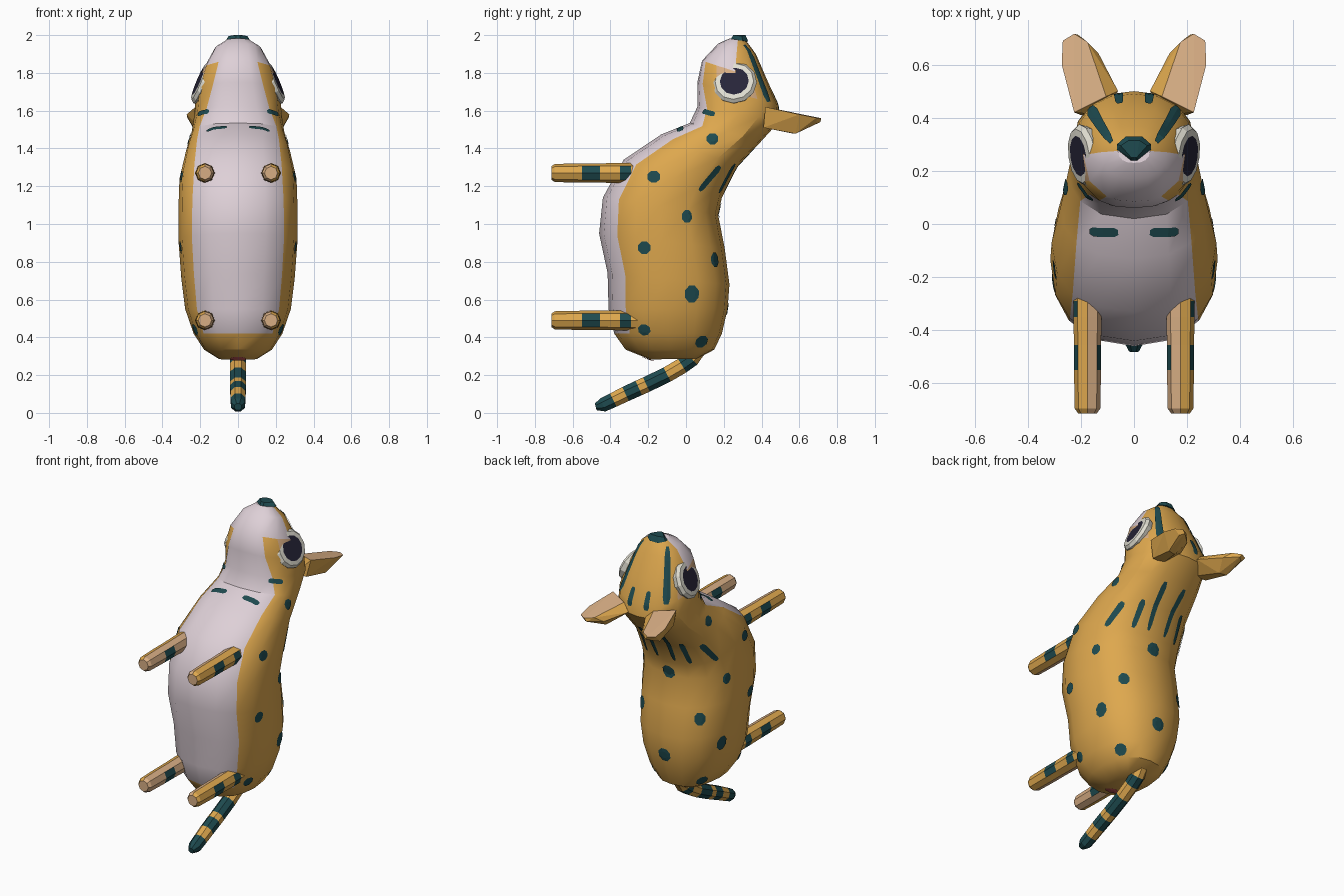
import bpy, bmesh, math
from mathutils import Vector
from mathutils.bvhtree import BVHTree

if "Cube" in bpy.data.objects:
    bpy.data.objects.remove(bpy.data.objects["Cube"])

COLOURS = {"orange": (.73, .39, .076), "white": (.73, .63, .68), "peach": (.68, .42, .23),
           "teal": (.013, .07, .08), "cream": (.75, .73, .64), "pupil": (.02, .018, .04),
           "red": (.58, .1, .1)}
MATS = {}
for n, c in COLOURS.items():
    m = MATS[n] = bpy.data.materials.new(n)
    m.use_nodes = True
    m.diffuse_color = (*c, 1)
    b = m.node_tree.nodes["Principled BSDF"]
    b.inputs["Base Color"].default_value = (*c, 1)
    b.inputs["Roughness"].default_value = .9
NAMES = list(COLOURS)


def finish(name, bm, smooth=None):
    """Turn a bmesh into an object; only the used colours are kept."""
    used = sorted({f.material_index for f in bm.faces})
    for f in bm.faces:
        f.material_index = used.index(f.material_index)
    me = bpy.data.meshes.new(name)
    bm.to_mesh(me)
    bm.free()
    for i in used:
        me.materials.append(MATS[NAMES[i]])
    ob = bpy.data.objects.new(name, me)
    bpy.context.collection.objects.link(ob)
    if smooth:
        bpy.ops.object.select_all(action='DESELECT')
        ob.select_set(True)
        bpy.context.view_layer.objects.active = ob
        bpy.ops.object.shade_smooth_by_angle(angle=math.radians(smooth))


def loft(rings, colour):
    """Skin closed rings of points; colour(row, column) names each face's colour."""
    bm = bmesh.new()
    vs = [[bm.verts.new(p) for p in r] for r in rings]
    n = len(vs[0])
    for i in range(len(vs) - 1):
        for j in range(n):
            k = (j + 1) % n
            f = bm.faces.new((vs[i][j], vs[i][k], vs[i + 1][k], vs[i + 1][j]))
            f.material_index = NAMES.index(colour(i, j))
    for r, i in ((vs[0], -1), (vs[-1], len(vs) - 1)):
        bm.faces.new(r).material_index = NAMES.index(colour(i, 0))
    bmesh.ops.recalc_face_normals(bm, faces=bm.faces)
    bm.normal_update()
    return bm


# Body and head: front y, z, back y, z, half width, angle of the belly edge
SECTIONS = [(-.19, .283, .06, .287, .10, 50), (-.32, .335, .15, .335, .18, 50),
            (-.38, .42, .19, .42, .235, 48), (-.41, .55, .22, .55, .28, 48),
            (-.415, .74, .23, .68, .30, 48), (-.46, .95, .205, .87, .315, 48),
            (-.44, 1.14, .17, 1.05, .315, 47), (-.33, 1.34, .19, 1.14, .31, 45),
            (-.13, 1.475, .27, 1.30, .275, 49), (.02, 1.535, .40, 1.44, .245, 53),
            (.06, 1.62, .50, 1.55, .23, 43), (.06, 1.75, .49, 1.63, .225, 32),
            (.085, 1.865, .435, 1.75, .19, 29), (.17, 1.955, .37, 1.90, .125, 42),
            (.23, 1.982, .32, 1.968, .06, 42)]


def rounded(v):
    return math.copysign(abs(v) ** .85, v)


rings = []
for fy, fz, by, bz, w, a in SECTIONS:
    half = [0, a / 2, a, (a + 90) / 2, 90, 115, 138, 160, 180]
    full = [math.radians(t) for t in half + [360 - t for t in half[-2:0:-1]]]
    F, B = Vector((0, fy, fz)), Vector((0, by, bz))
    rings.append([(F + B) / 2 - (B - F) / 2 * rounded(math.cos(t))
                  + Vector((w * rounded(math.sin(t)), 0, 0)) for t in full])


def coat(i, j):
    j = min(j, 15 - j)              # same on both sides
    if i < 2:
        return "orange"
    if i >= 12:                     # muzzle
        return "white" if j < 4 else "orange"
    if j < 2:                       # belly, throat
        return "white"
    if i == 11 and j in (3, 4):     # cheek
        return "peach"
    return "orange"


bm = loft(rings, coat)
skin = BVHTree.FromBMesh(bm)
finish("body", bm, 32)


# Painted marks: thin plates laid on the skin
def lay(bm, p):
    loc, nor, _, _ = skin.find_nearest(p)
    return bm.verts.new(loc + nor * .005)


def spot(bm, p, r, tall=1.0, sides=8):
    loc, nor, _, _ = skin.find_nearest(p)
    u = Vector((0, 0, 1)).cross(nor).normalized()
    v = nor.cross(u)
    loops = []
    for s in (.5, 1):
        loops.append([lay(bm, loc + s * r * (u * math.cos(t) + v * math.sin(t) * tall))
                      for t in (math.tau * (k + .5) / sides for k in range(sides))])
    bm.faces.new(loops[0])
    for k in range(sides):
        q = (k + 1) % sides
        bm.faces.new((loops[0][q], loops[0][k], loops[1][k], loops[1][q]))


def stripe(bm, a, b, w0, w1, steps=8):
    a, b = Vector(a), Vector(b)
    last = None
    for k in range(steps + 1):
        t = k / steps
        loc, nor, _, _ = skin.find_nearest(a.lerp(b, t))
        side = nor.cross(b - a).normalized() * (w0 + (w1 - w0) * t)
        if k in (0, steps):
            side *= .55
        row = [lay(bm, loc + side * s) for s in (-1, 0, 1)]
        if last:
            for c in (0, 1):
                bm.faces.new((last[c + 1], last[c], row[c], row[c + 1]))
        last = row


def marks(name, build, colour="teal"):
    bm = bmesh.new()
    build(bm)
    for f in bm.faces:
        f.material_index = NAMES.index(colour)
        f.normal_update()
        if f.normal.dot(skin.find_nearest(f.calc_center_median())[1]) < 0:
            f.normal_flip()
    finish(name, bm)


SIDE_SPOTS = [(.14, 1.45, .033, 1), (-.17, 1.25, .037, .9), (.005, 1.04, .03, 1.2),
              (-.22, .875, .036, 1), (.15, .81, .035, 1.2), (.03, .63, .04, 1.2),
              (-.22, .44, .036, .9), (.08, .38, .038, 1), (-.33, .485, .036, 1)]
STRIPES = [((.26, .06, 1.18), (.22, .17, 1.31), .016, .02),       # shoulders
           ((.15, .165, 1.17), (.15, .27, 1.31), .014, .018),
           ((.06, .20, 1.17), (.07, .37, 1.42), .013, .018),      # nape
           ((.085, .31, 1.95), (.19, .46, 1.66), .014, .024),     # brow
           ((.055, .46, 1.71), (.06, .50, 1.60), .014, .018),     # crown
           ((.16, .08, 1.60), (.25, .13, 1.60), .014, .014),      # cheek
           ((.06, -.035, 1.52), (.175, -.035, 1.51), .018, .018)]  # chest


def side_spots(bm):
    for s in (1, -1):
        for y, z, r, tall in SIDE_SPOTS:
            hit = skin.ray_cast(Vector((s, y, z)), Vector((-s, 0, 0)))[0]
            spot(bm, hit or Vector((s * .2, y, z)), r, tall)
    spot(bm, Vector((0, .23, .55)), .045)
    spot(bm, Vector((0, .18, 1.07)), .045)


def stripes(bm):
    for s in (1, -1):
        for a, b, w0, w1 in STRIPES:
            stripe(bm, (a[0] * s, *a[1:]), (b[0] * s, *b[1:]), w0, w1)


marks("coat_spots", side_spots)
marks("coat_stripes", stripes)
marks("rear_patch", lambda bm: spot(bm, Vector((0, -.2, .28)), .045, .9), "red")


# Tail: banded tube along a bent path, (y, z, radius, colour of the next piece)
TAIL = [(.06, .33, .045, "orange"), (.03, .285, .045, "teal"), (-.02, .25, .045, "orange"),
        (-.10, .203, .045, "teal"), (-.21, .15, .045, "orange"), (-.25, .132, .045, "teal"),
        (-.32, .10, .044, "orange"), (-.385, .068, .042, "teal"), (-.44, .042, .04, "teal"),
        (-.478, .032, .02, "teal")]
tail = []
for i, (y, z, r, _) in enumerate(TAIL):
    p, q = TAIL[max(i - 1, 0)], TAIL[min(i + 1, len(TAIL) - 1)]
    d = Vector((0, q[0] - p[0], q[1] - p[1])).normalized()
    up = d.cross(Vector((1, 0, 0)))
    tail.append([Vector((0, y, z)) + r * (Vector((math.cos(t), 0, 0)) + up * math.sin(t))
                 for t in (math.tau * (k + .5) / 8 for k in range(8))])
finish("tail", loft(tail, lambda i, j: TAIL[max(i, 0)][3]))


# Legs: octagonal posts, pale on the inner side, with dark patches
LEG = [(-.713, .035), (-.695, .048), (-.55, .051), (-.455, .051), (-.35, .053), (-.29, .053),
       (-.18, .053)]


def leg(name, side, z):
    def colour(i, j):
        outward = math.cos(math.tau * (j + .5) / 8) * side
        if i == 2 and abs(outward) > .6 or i == 4 and outward > .6:
            return "teal"
        return "peach" if i < 0 or outward < 0 else "orange"
    finish(name, loft([[(side * .175 + r * math.cos(math.tau * k / 8), y,
                         z + r * math.sin(math.tau * k / 8)) for k in range(8)]
                       for y, r in LEG], colour))


# Eyes: tilted rimmed discs, (offset along the axis, radius)
EYE = [(-.045, .105), (-.01, .118), (.008, .103), (.011, .077)]


def eye(name, side):
    rot = Vector((side * .9, -.12, .38)).to_track_quat('Z', 'Y')
    c = Vector((side * .2, .257, 1.752))
    finish(name, loft([[c + rot @ Vector((r * math.cos(math.tau * k / 12),
                                          r * math.sin(math.tau * k / 12), h))
                        for k in range(12)] for h, r in EYE],
                      lambda i, j: "pupil" if i == 3 else "cream"))


def hull(points, side=1):
    bm = bmesh.new()
    for x, y, z in points:
        bm.verts.new((x * side, y, z))
    bmesh.ops.convex_hull(bm, input=bm.verts)
    loose = [v for v in bm.verts if not v.link_faces]
    bmesh.ops.delete(bm, geom=loose, context='VERTS')
    bmesh.ops.recalc_face_normals(bm, faces=bm.faces)
    bm.normal_update()
    return bm


# Ears: wedges with a pale upper side and a bevelled inner edge
EAR = [(.105, .48, 1.605), (.175, .685, 1.565), (.225, .716, 1.56),          # upper side
       (.268, .69, 1.562), (.272, .60, 1.58), (.225, .42, 1.62),
       (.06, .50, 1.56), (.135, .645, 1.535), (.21, .712, 1.54),             # inner edge
       (.12, .41, 1.51), (.20, .41, 1.51), (.17, .57, 1.478), (.22, .58, 1.478),
       (.235, .69, 1.53)]


def ear(name, side):
    bm = hull(EAR, side)
    for f in bm.faces:
        if f.normal.z > .82:
            f.material_index = NAMES.index("peach")
    finish(name, bm)


for side, s in (("left", 1), ("right", -1)):
    leg("front_leg_" + side, s, 1.27)
    leg("hind_leg_" + side, s, .49)
    eye("eye_" + side, s)
    ear("ear_" + side, s)

# Nose
bm = hull([p for s in (1, -1) for p in
           ((s * .064, .30, 1.972), (s * .064, .28, 1.972), (s * .03, .33, 1.965),
            (s * .012, .236, 1.975), (s * .05, .295, 1.995), (s * .02, .315, 2.0),
            (s * .01, .25, 2.0))])
for f in bm.faces:
    f.material_index = NAMES.index("teal")
finish("nose", bm)
